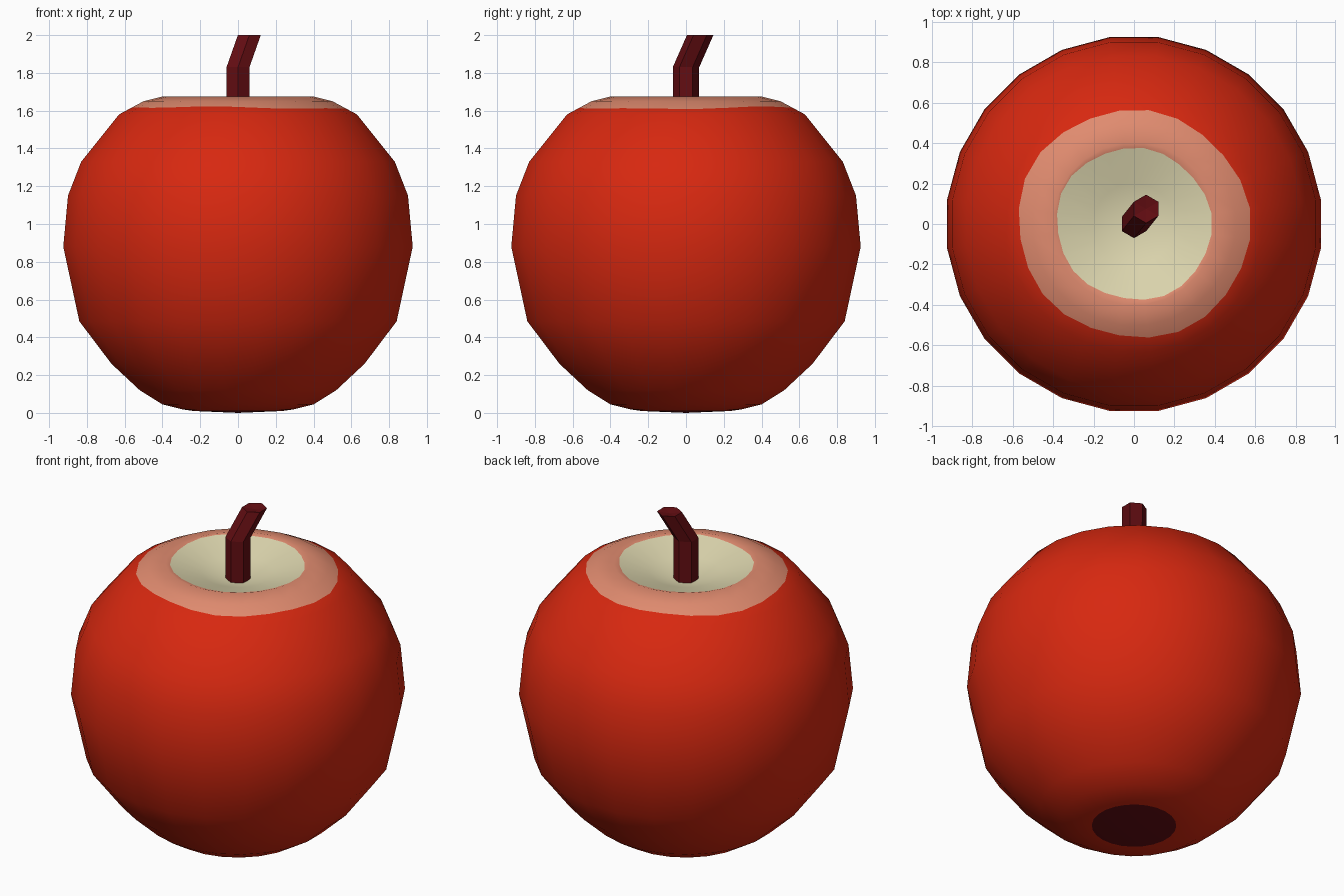
import bpy, bmesh, math

if "Cube" in bpy.data.objects:
    bpy.data.objects.remove(bpy.data.objects["Cube"])

SIDES = 24


def material(name, rgb):
    m = bpy.data.materials.new(name)
    m.diffuse_color = (*rgb, 1)
    m.use_nodes = True
    m.node_tree.nodes["Principled BSDF"].inputs["Base Color"].default_value = m.diffuse_color
    return m


red = material("red skin", (0.68, 0.021, 0.005))
salmon = material("salmon blush", (0.75, 0.26, 0.16))
cream = material("cream hollow", (0.73, 0.68, 0.43))
brown = material("dark brown", (0.125, 0.004, 0.006))


def loft(name, rings, mats, caps):
    """Bridge rings of points; mats gives one material index per band."""
    bm = bmesh.new()
    loops = [[bm.verts.new(p) for p in ring] for ring in rings]
    for a, b, m in zip(loops, loops[1:], mats):
        n = len(a)
        for i in range(n):
            j = (i + 1) % n
            bm.faces.new((a[i], a[j], b[j], b[i])).material_index = m
    # close both ends with a fan to a centre point
    for loop, (centre, m) in zip((loops[0][::-1], loops[-1]), caps):
        c = bm.verts.new(centre)
        for i in range(len(loop)):
            j = (i + 1) % len(loop)
            bm.faces.new((loop[i], loop[j], c)).material_index = m
    me = bpy.data.meshes.new(name)
    bm.to_mesh(me)
    bm.free()
    ob = bpy.data.objects.new(name, me)
    bpy.context.collection.objects.link(ob)
    return ob


# Fruit body: (radius, height, waviness, slope of the surface, material of band above)
RED, BLUSH, HOLLOW, DARK = range(4)
profile = [
    (0.234, 0.010, 0, 0, RED), (0.29, 0.018, 0, 0, RED), (0.40, 0.045, 0, 0, RED),
    (0.52, 0.12, 0, 0, RED), (0.67, 0.26, 0, 0, RED), (0.84, 0.485, 0, 0, RED),
    (0.925, 0.88, 0, 0, RED), (0.90, 1.15, 0, 0, RED), (0.83, 1.33, 0, 0, RED),
    (0.63, 1.58, 0, 0, RED),
    (0.565, 1.615, 0.016, -0.54, BLUSH),   # ragged outer edge of the blush
    (0.50, 1.65, 0, 0, BLUSH), (0.40, 1.675, 0, 0, BLUSH),
    (0.377, 1.668, 0.012, 0.30, HOLLOW),   # ragged edge of the hollow
    (0.20, 1.615, 0, 0, HOLLOW),
]
rings = []
for r, z, wave, slope, _ in profile:
    ring = []
    for i in range(SIDES):
        a = (i + 0.5) * 2 * math.pi / SIDES
        d = wave * (0.6 * math.sin(2 * a + 2.5) + 0.4 * math.sin(5 * a + 1))
        q = (r + d) / math.cos(math.pi / SIDES)
        ring.append((q * math.cos(a), q * math.sin(a), z + d * slope))
    rings.append(ring)

body = loft("fruit_body", rings, [p[4] for p in profile],
            [((0, 0, 0), DARK), ((0, 0, 1.56), HOLLOW)])
for m in (red, salmon, cream, brown):
    body.data.materials.append(m)
bpy.context.view_layer.objects.active = body
body.select_set(True)
bpy.ops.object.shade_smooth_by_angle(angle=math.radians(50))


# Bent six-sided stem
def hexagon(cx, cy, z):
    return [(cx + 0.07 * math.cos(a), cy + 0.07 * math.sin(a), z)
            for a in (math.radians(30 + 60 * i) for i in range(6))]


stem = loft("stem", [hexagon(0, 0, 1.55), hexagon(0, 0, 1.83), hexagon(0.06, 0.075, 2.0)],
            [0, 0], [((0, 0, 1.55), 0), ((0.06, 0.075, 1.99), 0)])
stem.data.materials.append(brown)
